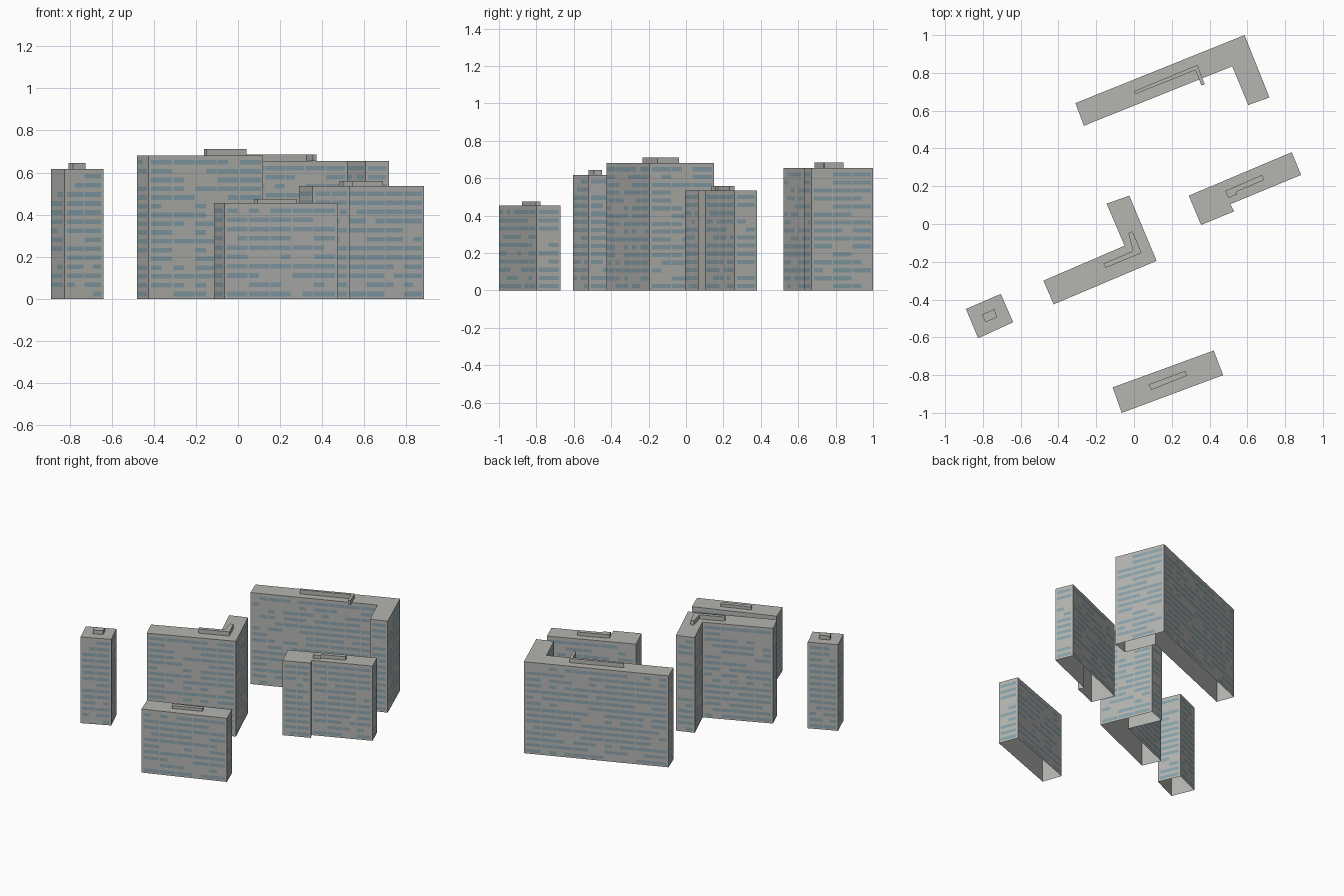
import bpy, bmesh, random
from mathutils import Vector

if "Cube" in bpy.data.objects:
    bpy.data.objects.remove(bpy.data.objects["Cube"])

random.seed(4)


def material(name, rgb):
    m = bpy.data.materials.new(name)
    m.diffuse_color = (*rgb, 1)
    m.use_nodes = True
    m.node_tree.nodes["Principled BSDF"].inputs["Base Color"].default_value = m.diffuse_color
    return m


CONCRETE = material("concrete_grey", (0.46, 0.46, 0.44))
GLASS = material("window_blue_grey", (0.25, 0.36, 0.41))
STOREY, STRIP, BAY, OFFSET = 0.042, 0.022, 0.11, 0.0015


def ccw(pts):
    area = sum(a[0] * b[1] - b[0] * a[1] for a, b in zip(pts, pts[1:] + pts[:1]))
    return pts if area > 0 else pts[::-1]


def finish(bm, name, mat):
    me = bpy.data.meshes.new(name)
    bm.to_mesh(me)
    bm.free()
    me.materials.append(mat)
    ob = bpy.data.objects.new(name, me)
    bpy.context.collection.objects.link(ob)


def block(name, pts, z0, z1):
    """Walls and roof over a footprint, open underneath."""
    pts = ccw(pts)
    bm = bmesh.new()
    low = [bm.verts.new((x, y, z0)) for x, y in pts]
    top = [bm.verts.new((x, y, z1)) for x, y in pts]
    for i in range(len(pts)):
        j = (i + 1) % len(pts)
        bm.faces.new((low[i], low[j], top[j], top[i]))
    bm.faces.new(top)
    finish(bm, name, CONCRETE)


def windows(name, pts, height):
    """Window strips by storey and bay, with some bays left blank."""
    pts = ccw(pts)
    bm = bmesh.new()
    rows = round((height - 0.015) / STOREY)
    pitch = (height - 0.015) / rows
    for a, b in zip(pts, pts[1:] + pts[:1]):
        a, b = Vector((*a, 0)), Vector((*b, 0))
        length = (b - a).length
        if length < 0.07:
            continue
        along = (b - a).normalized()
        out = Vector((along.y, -along.x, 0)) * OFFSET
        bays = max(1, round((length - 0.02) / BAY))
        step = (length - 0.02) / bays
        for r in range(rows):
            z = 0.012 + r * pitch
            for k in range(bays):
                s0 = 0.01 + k * step + 0.003
                s1 = s0 + step - 0.006
                pick = random.random()
                if pick < 0.12:
                    continue
                if pick < 0.22:
                    s1 = s0 + (s1 - s0) * 0.5
                elif pick < 0.32:
                    s0 = s1 - (s1 - s0) * 0.5
                bm.faces.new([bm.verts.new(a + along * s + out + Vector((0, 0, h)))
                              for s, h in ((s0, z), (s1, z), (s1, z + STRIP), (s0, z + STRIP))])
    finish(bm, name, GLASS)


# name: footprint, height, rooftop plant footprint, plant top
BUILDINGS = {
    "back_block": (
        [(-0.31, 0.64), (0.585, 1.0), (0.717, 0.67), (0.605, 0.63), (0.52, 0.835), (-0.265, 0.52)], 0.655,
        [(0.0, 0.703), (0.335, 0.842), (0.374, 0.74), (0.357, 0.733), (0.325, 0.815), (0.008, 0.688)], 0.685),
    "right_block": (
        [(0.29, 0.15), (0.835, 0.38), (0.885, 0.26), (0.51, 0.105), (0.53, 0.067), (0.355, -0.005)], 0.535,
        [(0.483, 0.175), (0.678, 0.26), (0.69, 0.233), (0.54, 0.17), (0.547, 0.158), (0.5, 0.137)], 0.56),
    "middle_block": (
        [(-0.48, -0.30), (-0.05, -0.115), (-0.145, 0.108), (-0.025, 0.15), (0.12, -0.195), (-0.425, -0.425)], 0.682,
        [(-0.162, -0.21), (-0.005, -0.143), (-0.03, -0.048), (-0.008, -0.038), (0.04, -0.153), (-0.15, -0.232)], 0.712),
    "left_tower": (
        [(-0.89, -0.45), (-0.705, -0.37), (-0.64, -0.52), (-0.825, -0.605)], 0.617,
        [(-0.805, -0.48), (-0.74, -0.45), (-0.725, -0.493), (-0.785, -0.52)], 0.645),
    "front_block": (
        [(-0.113, -0.865), (0.422, -0.67), (0.472, -0.80), (-0.065, -1.0)], 0.455,
        [(0.077, -0.85), (0.272, -0.777), (0.28, -0.803), (0.092, -0.878)], 0.475),
}

for name, (footprint, height, plant, plant_top) in BUILDINGS.items():
    block(name + "_walls", footprint, 0, height)
    block(name + "_roof_plant", plant, height, plant_top)
    windows(name + "_windows", footprint, height)
